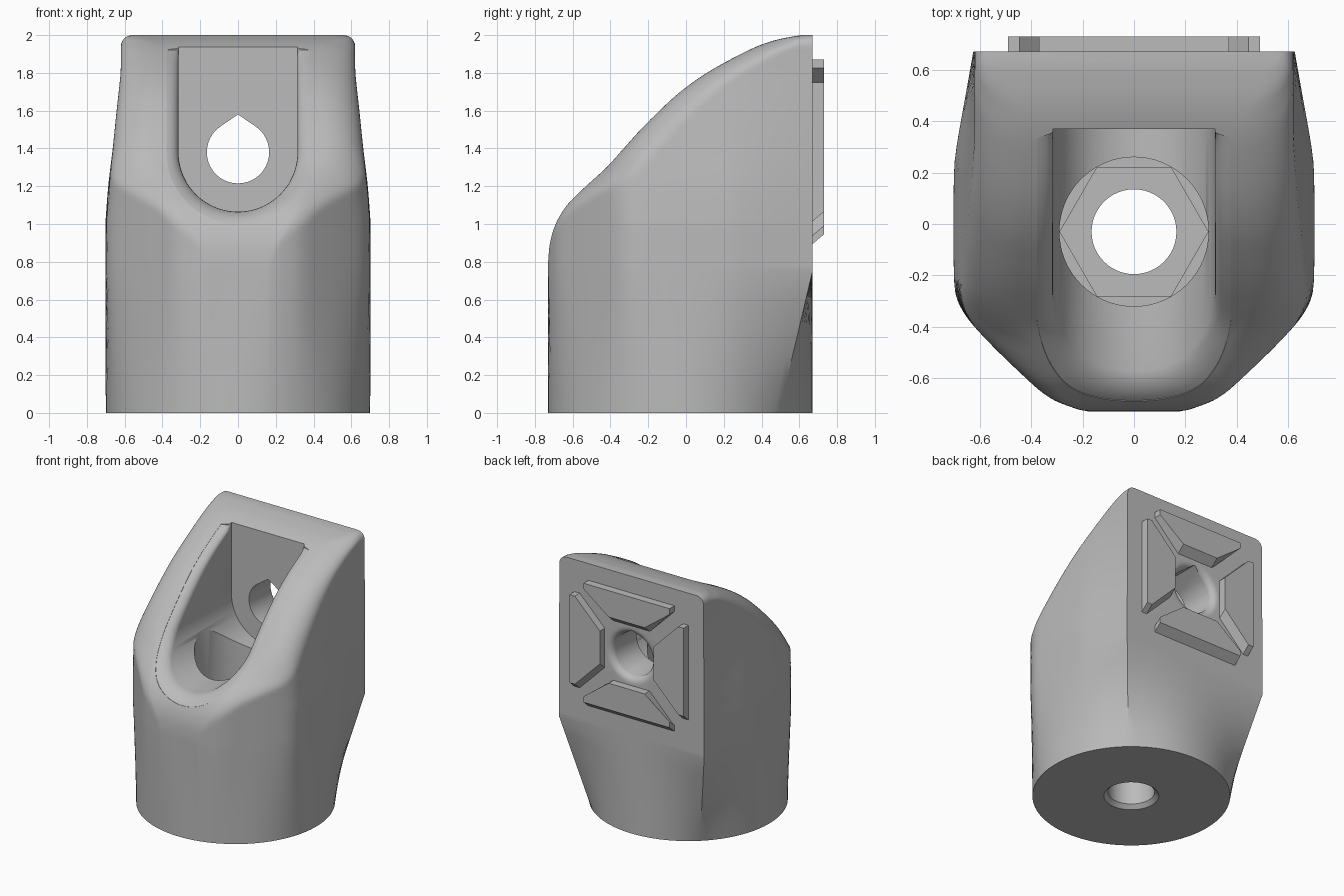
import bpy, bmesh
from math import sin, cos, pi, sqrt, hypot, asin, radians

if "Cube" in bpy.data.objects:
    bpy.data.objects.remove(bpy.data.objects["Cube"])

grey = bpy.data.materials.new("plain_grey")
grey.use_nodes = True
grey.diffuse_color = (0.5, 0.5, 0.5, 1)
grey.node_tree.nodes["Principled BSDF"].inputs["Base Color"].default_value = (0.5, 0.5, 0.5, 1)


def curve(pts, t):
    """Smooth curve through (t, value) points, with clamped ends."""
    if t <= pts[0][0]:
        return pts[0][1]
    if t >= pts[-1][0]:
        return pts[-1][1]
    i = max(k for k in range(len(pts) - 1) if pts[k][0] <= t)

    def slope(k):
        a, b = pts[max(k - 1, 0)], pts[min(k + 1, len(pts) - 1)]
        return (b[1] - a[1]) / (b[0] - a[0])
    (t0, v0), (t1, v1) = pts[i], pts[i + 1]
    h = t1 - t0
    s = (t - t0) / h
    return ((2*s**3 - 3*s**2 + 1) * v0 + (s**3 - 2*s**2 + s) * h * slope(i)
            + (3*s**2 - 2*s**3) * v1 + (s**3 - s**2) * h * slope(i + 1))


def loft(name, rings):
    """Skin matching rings of points and cap both ends."""
    bm = bmesh.new()
    vs = [[bm.verts.new(p) for p in r] for r in rings]
    n = len(rings[0])
    for a, b in zip(vs, vs[1:]):
        for i in range(n):
            j = (i + 1) % n
            bm.faces.new((a[i], a[j], b[j], b[i]))
    bm.faces.new(vs[0])
    bm.faces.new(vs[-1])
    bmesh.ops.recalc_face_normals(bm, faces=bm.faces)
    mesh = bpy.data.meshes.new(name)
    bm.to_mesh(mesh)
    bm.free()
    mesh.materials.append(grey)
    ob = bpy.data.objects.new(name, mesh)
    bpy.context.collection.objects.link(ob)
    return ob


def activate(ob):
    bpy.ops.object.select_all(action='DESELECT')
    ob.select_set(True)
    bpy.context.view_layer.objects.active = ob


def cut(target, cutter):
    cutter.hide_render = True
    activate(target)
    mod = target.modifiers.new("cut", 'BOOLEAN')
    mod.operation = 'DIFFERENCE'
    mod.solver = 'EXACT'
    mod.object = cutter
    bpy.ops.object.modifier_apply(modifier=mod.name)
    bpy.data.objects.remove(cutter)


def upright(name, steps, sides):
    """Turned shape around the bore axis from (radius, z) steps."""
    return loft(name, [[(r * cos(2*pi*i/sides), AXIS_Y + r * sin(2*pi*i/sides), z)
                        for i in range(sides)] for r, z in steps])


BACK, AXIS_Y, RADIUS, HOLE_Z, FACE_Z = 0.67, -0.03, 0.70, 1.38, 0.75

# front slope seen from the side (z, y), plan outline (y, x), half width (z, x)
SLOPE = [(0.8, -.73), (0.9, -.72), (1.0, -.69), (1.1, -.63), (1.2, -.53), (1.3, -.42),
         (1.4, -.33), (1.5, -.24), (1.6, -.14), (1.7, -.03), (1.8, .11), (1.9, .29),
         (1.95, .40), (1.98, .5), (2.0, .61)]
PLAN = [(-.73, .17), (-.72, .22), (-.68, .32), (-.6, .42), (-.4, .62), (-.3, .685),
        (-.2, .70), (.2, .70), (.3, .69), (.5, .655), (.67, .625)]
WIDTH = [(1.0, .70), (1.2, .685), (1.4, .662), (1.6, .642), (1.8, .622), (1.9, .62)]


def section(z):
    yf = curve(SLOPE, z)
    r = min(0.2, 0.8 * (yf + 0.73), 0.8 * (BACK - yf))
    spread = (curve(WIDTH, z) - 0.62) / 0.08
    u = max(0, z - 1.94) / 0.06
    inset = 0.06 * (1 - sqrt(max(0, 1 - u * u)))

    def half_x(y):
        x = curve(PLAN, y)
        if x > 0.62:
            x = 0.62 + (x - 0.62) * spread
        t = y - yf
        if t < r:
            x -= r - sqrt(max(0, r * r - (r - t) ** 2))
        return x - inset
    steps, ends = 40, 8
    ys = [yf + (BACK - yf) * (1 - sin(pi / 2 * i / steps)) for i in range(steps + 1)]
    side = [(half_x(y), y) for y in ys]
    half = [(side[0][0] * i / ends, BACK) for i in range(ends)] + side
    half += [(side[-1][0] * (1 - i / ends), yf) for i in range(1, ends + 1)]
    return half + [(-x, y) for x, y in half[-2:0:-1]]


# body: round foot blending into the squared, sloping head
head = section(FACE_Z)
foot = []
for x, y in head:
    d = hypot(x, y - AXIS_Y)
    foot.append((x / d * RADIUS, AXIS_Y + (y - AXIS_Y) / d * RADIUS))
rings = []
for k in range(6):
    f = k / 5
    rings.append([(a + (c - a) * f, b + (d - b) * f, FACE_Z * f)
                  for (a, b), (c, d) in zip(foot, head)])
levels = [FACE_Z + 0.0288 * k for k in range(1, 41)]
levels += [1.92, 1.94, 1.955, 1.97, 1.98, 1.988, 1.995, 2.0]
rings += [[(x, y, z) for x, y in section(z)] for z in levels]
body = loft("body", rings)

# U-shaped pocket with a rounded rim that follows the slope
U, RIM = 0.315, 0.085


def pocket_ring(e, depth, order):
    r = U + e
    wall = [2.1 - (2.1 - HOLE_Z) * i / 20 for i in range(20)]
    line = [(r, z) for z in wall]
    line += [(r * cos(pi*i/40), HOLE_Z - r * sin(pi*i/40)) for i in range(41)]
    line += [(-r, z) for z in reversed(wall)]
    if depth is None:
        return [(x, 0.37, z) for x, z in line]
    return [(x, min(0.36 - 0.004 * order, curve(SLOPE, z) + depth), z) for x, z in line]


layers = [pocket_ring(0, None, 0)]
for k in range(7):
    a = radians(12.5 * k)
    layers.append(pocket_ring(RIM * (1 - cos(a)), RIM * (1 - sin(a)), k))
layers.append(pocket_ring(RIM * (1 - cos(a)), -0.5, 90))
cut(body, loft("pocket_cutter", layers))

# vertical bore, hexagonal nut seat and bolt hole
cut(body, upright("bore_cutter", [(0.29, 0.75), (0.29, 1.6)], 64))
cut(body, upright("nut_cutter", [(0.288, 0.5), (0.288, 0.9)], 6))
cut(body, upright("bolt_cutter", [(0.205, -0.01), (0.165, 0.03), (0.165, 0.7)], 48))

# teardrop hole through the back wall
R, TIP = 0.165, 0.20
lean = asin(R / TIP)
drop = [(0, HOLE_Z + TIP)]
for i in range(41):
    a = lean - (pi + 2 * lean) * i / 40
    drop.append((R * cos(a), HOLE_Z + R * sin(a)))
cut(body, loft("teardrop_cutter", [[(x, y, z) for x, z in drop] for y in (0.3, 0.75)]))

# rounded mouth of the hole at the back
mouth = []
for k in range(7):
    a = pi / 2 * k / 6
    mouth.append((0.163 + 0.055 * (1 - cos(a)), BACK - 0.055 * (1 - sin(a))))
mouth.append((mouth[-1][0], BACK + 0.05))
cut(body, loft("mouth_cutter", [[(r * cos(2*pi*i/48), y, HOLE_Z + r * sin(2*pi*i/48))
                                 for i in range(48)] for r, y in mouth]))

activate(body)
bpy.ops.object.shade_smooth_by_angle(angle=radians(32))

# four locating keys on the back, with sloping undersides
KEY = [(-.37, .49), (.37, .49), (.37, .445), (.155, .23), (-.155, .23), (-.37, .445)]
for name, turn, under in (("top", 0, 0.3), ("left", 1, -0.1), ("bottom", 2, -0.4), ("right", 3, -0.1)):
    pts = KEY
    for _ in range(turn):
        pts = [(v, -u) for u, v in pts]
    base = [(x, BACK - 0.005, HOLE_Z + z) for x, z in pts]
    face = [(x, 0.73, HOLE_Z + z + (0.055 if z < under else 0)) for x, z in pts]
    loft(name + "_key", [base, face])
